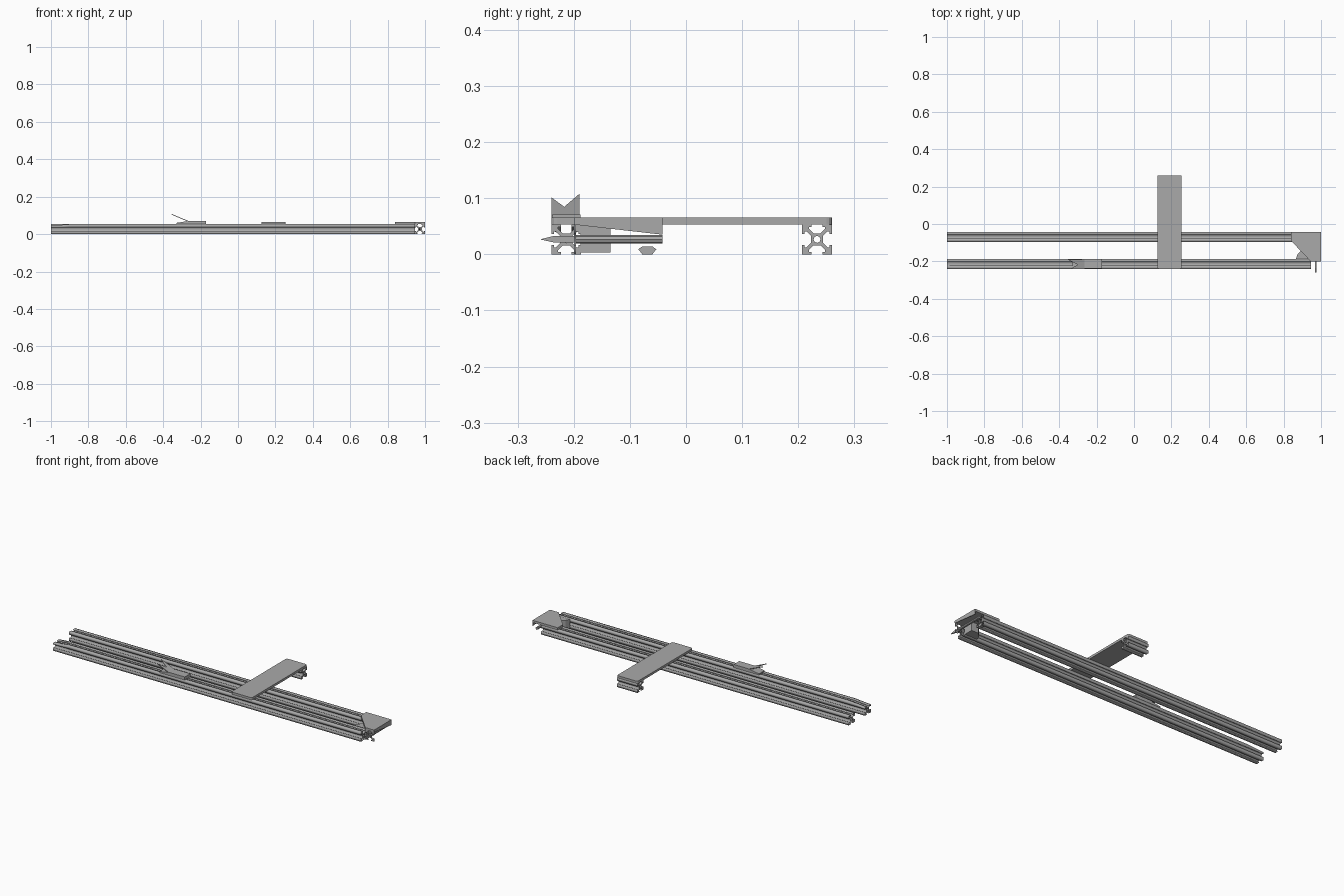
import bpy, bmesh, math
from mathutils import Matrix

cube = bpy.data.objects.get("Cube")
if cube:
    bpy.data.objects.remove(cube, do_unlink=True)

grey = bpy.data.materials.new("plain_grey")
grey.use_nodes = True
COLOUR = (0.4, 0.4, 0.4, 1)
grey.diffuse_color = COLOUR
grey.node_tree.nodes["Principled BSDF"].inputs["Base Color"].default_value = COLOUR

# Each frame maps a flat profile and its extrusion onto world axes
ALONG_X = Matrix(((0, 0, 1), (1, 0, 0), (0, 1, 0))).to_4x4()   # profile in y, z
ALONG_Y = Matrix(((0, 1, 0), (0, 0, 1), (1, 0, 0))).to_4x4()   # profile in z, x
ALONG_Z = Matrix.Identity(4)                                   # profile in x, y
HALF = 0.0265


def prism(name, points, frame, start, end, round_by=0):
    """Extrude a flat outline between two distances, optionally rounding its corners."""
    bm = bmesh.new()
    face = bm.faces.new([bm.verts.new((u, v, start)) for u, v in points])
    ext = bmesh.ops.extrude_face_region(bm, geom=[face])["geom"]
    for item in ext:
        if isinstance(item, bmesh.types.BMVert):
            item.co.z = end
    if round_by:
        sides = [e for e in bm.edges if abs(e.verts[0].co.z - e.verts[1].co.z) > 1e-4]
        bmesh.ops.bevel(bm, geom=sides, offset=round_by, segments=3, affect='EDGES', profile=0.5)
    bmesh.ops.transform(bm, matrix=frame, verts=bm.verts)
    bmesh.ops.recalc_face_normals(bm, faces=bm.faces)
    mesh = bpy.data.meshes.new(name)
    bm.to_mesh(mesh)
    bm.free()
    mesh.materials.append(grey)
    obj = bpy.data.objects.new(name, mesh)
    bpy.context.collection.objects.link(obj)
    return obj


def box(u0, u1, v0, v1):
    return [(u0, v0), (u1, v0), (u1, v1), (u0, v1)]


def slot_outline():
    """One corner of the slotted section, mirrored and turned four times."""
    half = [(0.011, 0.0065), (0.019, 0.0145), (0.022, 0.0145),
            (0.022, 0.0095), (HALF, 0.0095)]
    corner = half + [(HALF, HALF)] + [(v, u) for u, v in reversed(half)]
    points = []
    for _ in range(4):
        points += corner
        corner = [(-v, u) for u, v in corner]
    return points


def ring(radius, count):
    return [(radius * math.cos(math.tau * i / count), radius * math.sin(math.tau * i / count))
            for i in range(count)]


def rail(name, frame, centre, start, end, capped=True):
    """Slotted rail with a central bore."""
    curve = bpy.data.curves.new(name, 'CURVE')
    curve.dimensions = '2D'
    curve.fill_mode = 'BOTH' if capped else 'NONE'
    curve.extrude = (end - start) / 2
    for loop in (slot_outline(), ring(0.006, 16)):
        spline = curve.splines.new('POLY')
        spline.points.add(len(loop) - 1)
        for point, (u, v) in zip(spline.points, loop):
            point.co = (u, v, 0, 1)
        spline.use_cyclic_u = True
    temp = bpy.data.objects.new(name + "_curve", curve)
    bpy.context.collection.objects.link(temp)
    bpy.context.view_layer.update()
    graph = bpy.context.evaluated_depsgraph_get()
    mesh = bpy.data.meshes.new_from_object(temp.evaluated_get(graph))
    bpy.data.objects.remove(temp, do_unlink=True)
    mesh.name = name
    shift = Matrix.Translation((centre[0], centre[1], (start + end) / 2))
    mesh.transform(frame @ shift)
    mesh.materials.clear()
    mesh.materials.append(grey)
    bm = bmesh.new()
    bm.from_mesh(mesh)
    bmesh.ops.remove_doubles(bm, verts=bm.verts, dist=1e-5)
    bmesh.ops.recalc_face_normals(bm, faces=bm.faces)
    bm.to_mesh(mesh)
    bm.free()
    obj = bpy.data.objects.new(name, mesh)
    bpy.context.collection.objects.link(obj)
    return obj


# Two long rails and the short one under the far end of the crossbar
front = rail("front_rail", ALONG_X, (-0.2135, HALF), -1, 0.945)
rail("back_rail", ALONG_X, (-0.0685, HALF), -1, 0.945, capped=False)
rail("short_rail", ALONG_X, (0.2335, HALF), 0.125, 0.255)

# Worn upper lips at the right-hand end of the front rail
bm = bmesh.new()
bm.from_mesh(front.data)
bmesh.ops.bisect_plane(bm, geom=bm.verts[:] + bm.edges[:] + bm.faces[:],
                       plane_co=(-0.9, 0, 0), plane_no=(1, 0, 0))
for vert in bm.verts:
    if vert.co.x < -0.99 and vert.co.z > 0.045:
        vert.co.z -= 0.008
bm.to_mesh(front.data)
bm.free()

# Crossbar plate
prism("crossbar", box(0.125, 0.255, -0.24, 0.26), ALONG_Z, 0.053, 0.066, 0.01)

# Corner plate and the brace between the rails
prism("corner_plate", [(0.84, -0.09), (0.945, -0.2), (1, -0.2), (1, -0.042), (0.84, -0.042)],
      ALONG_Z, 0.053, 0.066)
prism("corner_brace", [(0.865, -0.188), (0.945, -0.188), (0.945, -0.135), (0.9, -0.135),
                       (0.875, -0.16)], ALONG_Z, 0.003, 0.053)

# End rail: slotted face, core bar, pointed pin and side flange
rail("end_rail_face", ALONG_Y, (HALF, 0.9725), -0.2, -0.196)
prism("end_rail_core", [(u + HALF, v + 0.9725) for u, v in ring(0.0075, 8)],
      ALONG_Y, -0.2, -0.042)
prism("end_pin", [(-0.2, 0.021), (-0.235, 0.021), (-0.26, 0.0265), (-0.235, 0.033), (-0.2, 0.033)],
      ALONG_X, 0.969, 0.976)
prism("end_flange", [(-0.2, 0.053), (-0.042, 0.035), (-0.042, 0.053)], ALONG_X, 0.996, 1)
prism("slot_nut", [(-0.085, 0.009), (-0.078, 0.0), (-0.06, 0.0), (-0.053, 0.009),
                   (-0.06, 0.014), (-0.078, 0.014)], ALONG_X, 0.925, 0.943)

# Sliding block with a ramp, and its notched, rising tongue
slider_profile = [(0.053, -0.33), (0.06, -0.33), (0.071, -0.26), (0.071, -0.17), (0.053, -0.17)]
prism("slider_block", slider_profile, ALONG_Y, -0.238, -0.188)

# Tongue outline lies in x, y and is sheared upwards towards the right-hand end
tongue = prism("slider_tongue", [(-0.265, -0.24), (-0.265, -0.19), (-0.355, -0.19),
                                 (-0.3, -0.217), (-0.34, -0.24)], ALONG_Z, 0.066, 0.07)
for vert in tongue.data.vertices:
    vert.co.z += (-0.265 - vert.co.x) * 0.42
